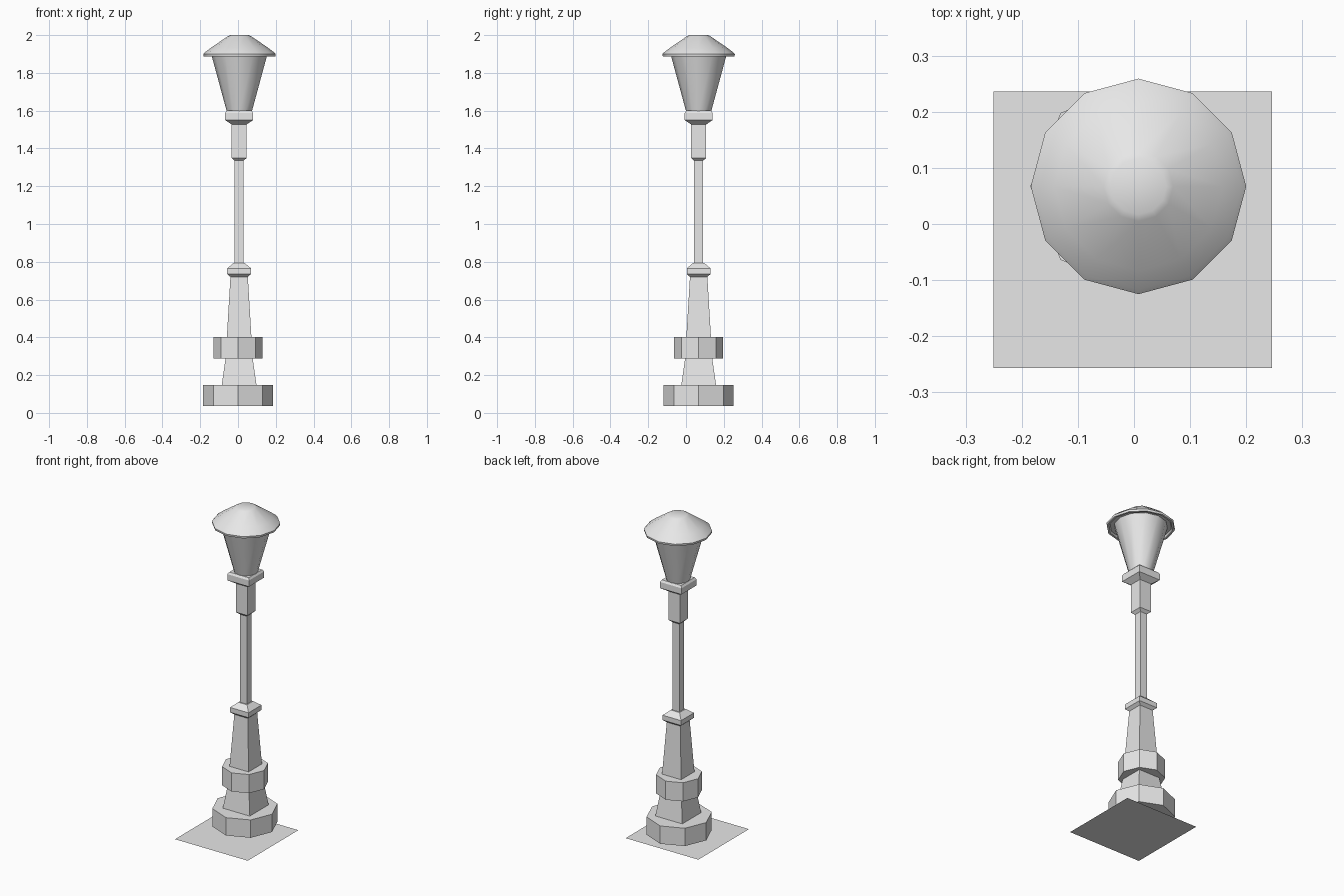
import bpy, math

cube = bpy.data.objects.get("Cube")
if cube:
    bpy.data.objects.remove(cube, do_unlink=True)

# One plain grey for everything
grey = bpy.data.materials.new("light_grey")
grey.use_nodes = True
COLOR = (0.8, 0.8, 0.8, 1)
grey.diffuse_color = COLOR
grey.node_tree.nodes["Principled BSDF"].inputs["Base Color"].default_value = COLOR


def loft(name, sides, profile, x, y, turn=0.0, scale=1.0, smooth=False):
    """Stack regular rings (radius, z) from bottom to top and cap both ends."""
    verts, faces = [], []
    for r, z in profile:
        for i in range(sides):
            a = turn + math.tau * i / sides
            verts.append((x + r * scale * math.cos(a), y + r * scale * math.sin(a), z))
    for k in range(len(profile) - 1):
        for i in range(sides):
            j = (i + 1) % sides
            a, b = k * sides, (k + 1) * sides
            faces.append((a + i, a + j, b + j, b + i))
    faces.append(tuple(reversed(range(sides))))
    faces.append(tuple(range(len(verts) - sides, len(verts))))
    mesh = bpy.data.meshes.new(name)
    mesh.from_pydata(verts, [], faces)
    mesh.materials.append(grey)
    obj = bpy.data.objects.new(name, mesh)
    bpy.context.collection.objects.link(obj)
    if smooth:
        bpy.ops.object.select_all(action="DESELECT")
        obj.select_set(True)
        bpy.context.view_layer.objects.active = obj
        bpy.ops.object.shade_smooth_by_angle(angle=math.radians(30))
    return obj


def square(name, profile):
    """Square section on the post axis; profile gives (half width, z)."""
    return loft(name, 4, profile, POST_X, POST_Y, math.pi / 4, math.sqrt(2))


POST_X, POST_Y = 0.006, 0.067

# Ground sheet
bpy.ops.mesh.primitive_plane_add(size=1, location=(-0.002, -0.01, 0))
sheet = bpy.context.object
sheet.name = sheet.data.name = "ground_sheet"
sheet.scale = (0.496, 0.493, 1)
sheet.data.materials.append(grey)

# Octagonal drums
loft("base_drum", 8, [(0.185, 0.037), (0.185, 0.147)], 0, POST_Y)
loft("middle_drum", 8, [(0.13, 0.287), (0.13, 0.402)], 0.001, POST_Y)

# Square post
square("pedestal", [(0.092, 0.147), (0.072, 0.287)])
square("lower_shaft", [(0.065, 0.402), (0.046, 0.72), (0.063, 0.735),
                       (0.063, 0.765), (0.03, 0.793), (0.024, 0.793)])
square("pole", [(0.024, 0.79), (0.024, 1.335), (0.04, 1.35)])
square("upper_sleeve", [(0.04, 1.35), (0.04, 1.527), (0.074, 1.55),
                        (0.074, 1.588), (0.066, 1.6)])

# Tapered lamp body
loft("lamp_body", 12, [(0.067, 1.598), (0.149, 1.9)], 0.007, POST_Y, smooth=True)

# Hood with a shallow recess underneath
loft("hood", 12, [(0.14, 1.9), (0.172, 1.9), (0.178, 1.888), (0.19, 1.888),
                  (0.192, 1.9), (0.184, 1.908), (0.15, 1.934), (0.062, 1.994),
                  (0.05, 2.0)], 0.008, POST_Y, smooth=True)
